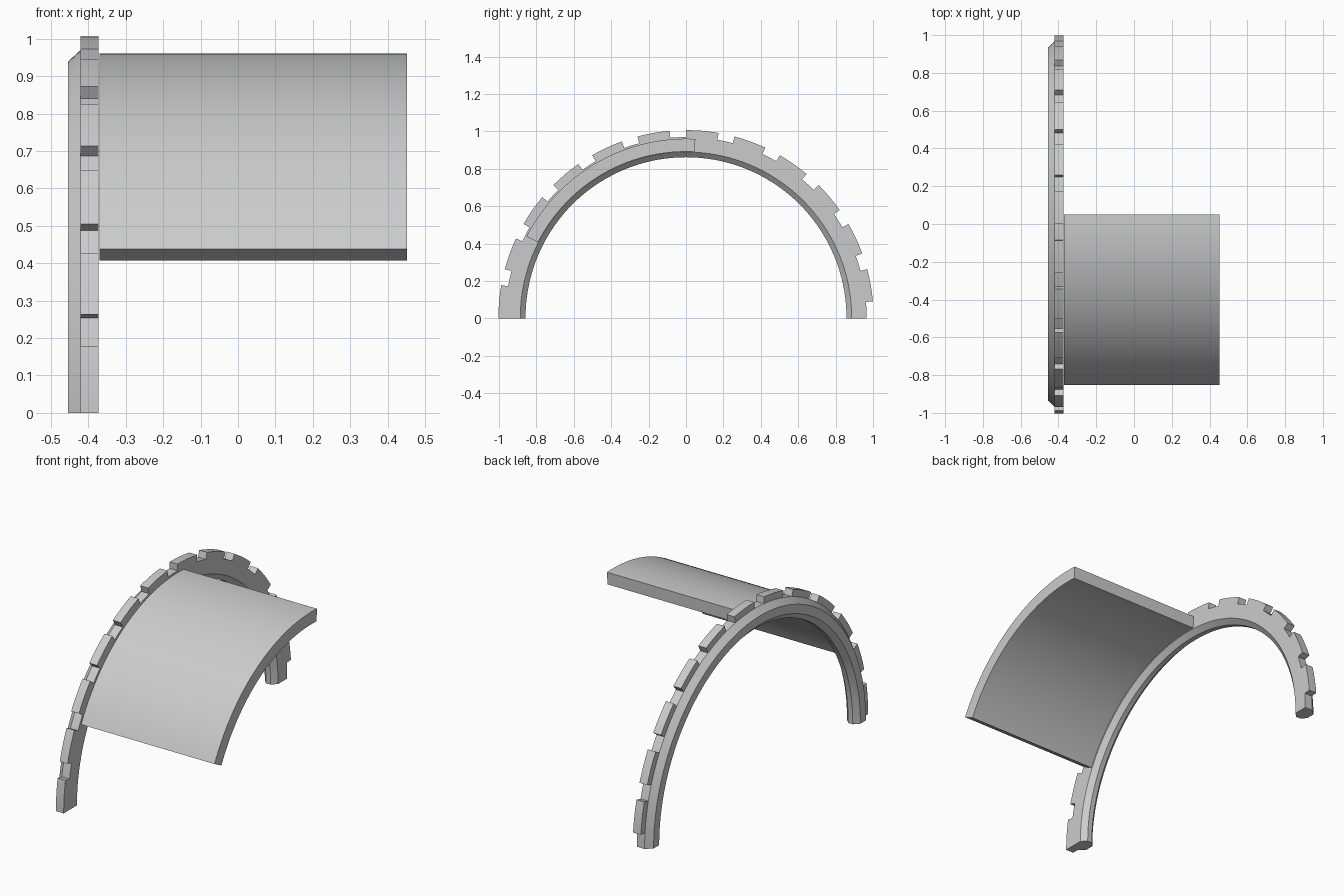
import bpy, bmesh
from math import sin, cos, radians

if "Cube" in bpy.data.objects:
    bpy.data.objects.remove(bpy.data.objects["Cube"])

CZ = 0.004  # height of the shared arc centre


def arc_sweep(bm, profile, start, end, step=2.5):
    """Sweep a closed (x, radius) profile around the x axis; 0 deg is the front foot."""
    n = max(1, round((end - start) / step))
    rings = []
    for i in range(n + 1):
        a = radians(start + (end - start) * i / n)
        rings.append([bm.verts.new((x, -r * cos(a), max(0, CZ + r * sin(a)) if 0.1 < start + (end - start) * i / n < 179.9 else 0))
                      for x, r in profile])
    m = len(profile)
    for a, b in zip(rings, rings[1:]):
        for j in range(m):
            k = (j + 1) % m
            bm.faces.new((a[j], a[k], b[k], b[j]))
    bm.faces.new(rings[0][::-1])
    bm.faces.new(rings[-1])


def finish(bm, name):
    bmesh.ops.recalc_face_normals(bm, faces=bm.faces)
    mesh = bpy.data.meshes.new(name)
    bm.to_mesh(mesh)
    bm.free()
    ob = bpy.data.objects.new(name, mesh)
    bpy.context.collection.objects.link(ob)
    bpy.context.view_layer.objects.active = ob
    ob.select_set(True)
    bpy.ops.object.shade_smooth_by_angle(angle=radians(25))
    ob.select_set(False)
    return ob


# Half ring with chamfered rims
bm = bmesh.new()
arc_sweep(bm, [(-0.455, 0.935), (-0.421, 0.966), (-0.373, 0.966),
               (-0.373, 0.886), (-0.400, 0.858), (-0.428, 0.858), (-0.455, 0.886)], 0, 180)
finish(bm, "half_ring")

# Twelve ratchet teeth, 10 degrees wide on a 15 degree pitch
bm = bmesh.new()
for k in range(12):
    arc_sweep(bm, [(-0.421, 0.955), (-0.421, 1.003), (-0.373, 1.003), (-0.373, 0.955)],
              15 * k, 15 * k + 10)
finish(bm, "ring_teeth")

# Curved panel
bm = bmesh.new()
arc_sweep(bm, [(-0.370, 0.888), (-0.370, 0.957), (0.452, 0.957), (0.452, 0.888)], 27, 93, 2)
finish(bm, "curved_panel")
